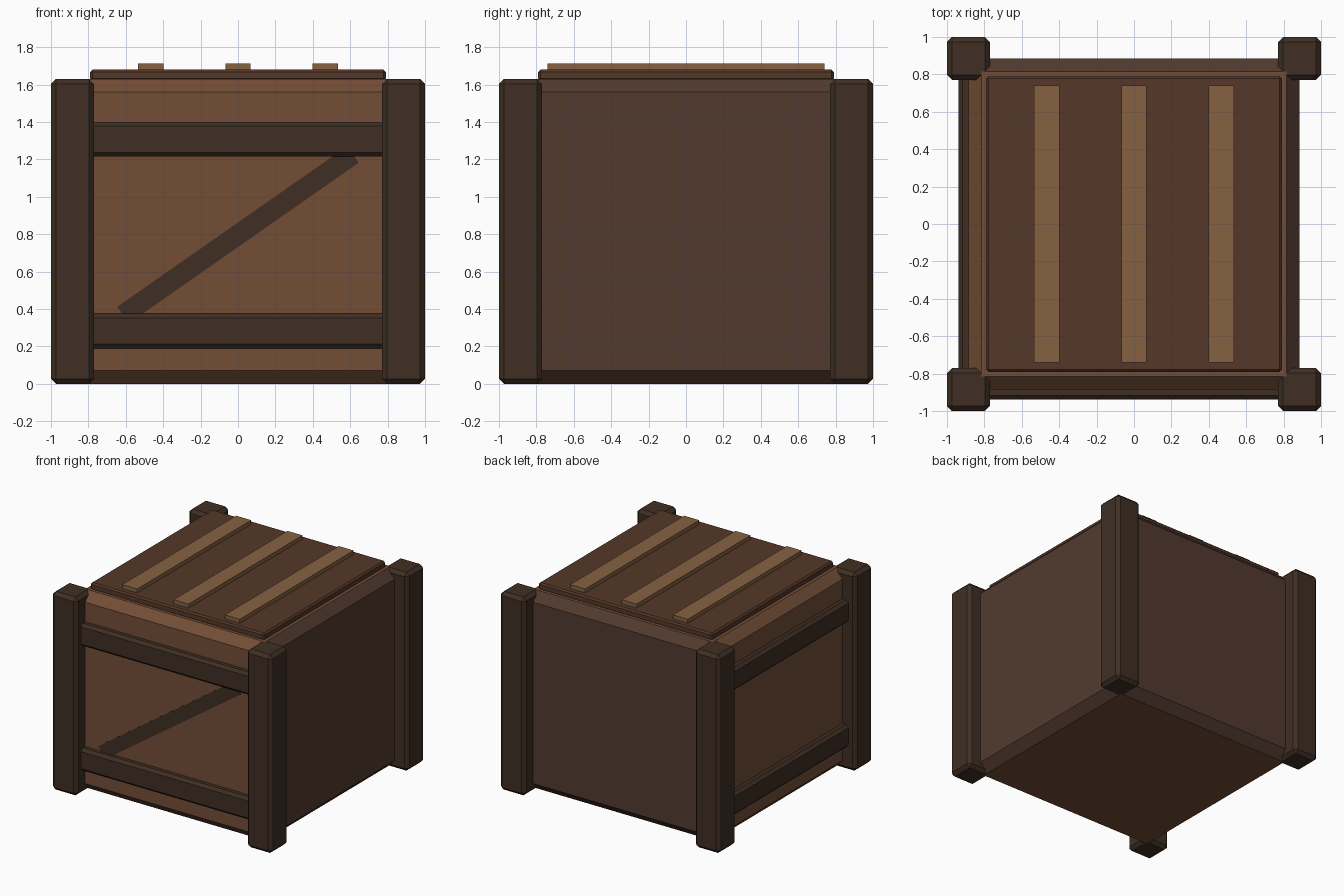
import bpy, bmesh
from math import atan2, pi
from mathutils import Matrix

if "Cube" in bpy.data.objects:
    bpy.data.objects.remove(bpy.data.objects["Cube"])


def material(name, rgb):
    m = bpy.data.materials.new(name)
    m.diffuse_color = (*rgb, 1)
    m.use_nodes = True
    m.node_tree.nodes["Principled BSDF"].inputs["Base Color"].default_value = m.diffuse_color
    return m


TAN = material("tan_wood", (0.17, 0.075, 0.037))
SIDE = material("side_wood", (0.085, 0.042, 0.028))
DARK = material("dark_wood", (0.05, 0.028, 0.017))
LID = material("lid_wood", (0.09, 0.038, 0.021))
SLAT = material("slat_wood", (0.24, 0.12, 0.053))


def box(name, lo, hi, mat, bevel=0.0, turn=None):
    """Flat-shaded box between two corners with single-step chamfered edges."""
    size = [b - a for a, b in zip(lo, hi)]
    mid = [(a + b) / 2 for a, b in zip(lo, hi)]
    bm = bmesh.new()
    bmesh.ops.create_cube(bm, size=1, matrix=Matrix.Diagonal((*size, 1)))
    if bevel:
        bmesh.ops.bevel(bm, geom=bm.edges[:], offset=bevel, segments=1,
                        profile=0.5, affect='EDGES')
    move = Matrix.Translation(mid)
    bmesh.ops.transform(bm, matrix=move if turn is None else turn @ move, verts=bm.verts)
    mesh = bpy.data.meshes.new(name)
    bm.to_mesh(mesh)
    bm.free()
    mesh.materials.append(mat)
    ob = bpy.data.objects.new(name, mesh)
    bpy.context.collection.objects.link(ob)
    return ob


# Chamfered crate body, darker on the plain right and back walls
body = box("crate_body", (-0.885, -0.885, 0), (0.885, 0.885, 1.63), TAN, 0.07)
body.data.materials.append(SIDE)
for f in body.data.polygons:
    if f.normal.x > 0.5 or f.normal.y > 0.5:
        f.material_index = 1

# Corner posts
for sx, side in ((-1, "left"), (1, "right")):
    for sy, end in ((-1, "front"), (1, "back")):
        cx, cy, h = sx * 0.885, sy * 0.885, 0.115
        box(f"{end}_{side}_post", (cx - h, cy - h, 0), (cx + h, cy + h, 1.63), DARK, 0.027)

# Horizontal rails on the front, and the same turned onto the left side
for side, turn in (("front", None), ("left", Matrix.Rotation(-pi / 2, 4, 'Z'))):
    for level, z0, z1 in (("lower", 0.19, 0.375), ("upper", 1.215, 1.40)):
        box(f"{side}_{level}_rail", (-0.81, -0.938, z0), (0.81, -0.85, z1), DARK, 0.022, turn)

# Diagonal brace, its ends tucked behind the front rails
brace_turn = Matrix.Translation((0, 0, 0.797)) @ Matrix.Rotation(-atan2(0.845, 1.21), 4, 'Y')
box("front_diagonal_brace", (-0.75, -0.892, -0.054), (0.75, -0.86, 0.054), DARK, 0, brace_turn)

# Lid with three slats
box("lid", (-0.79, -0.79, 1.62), (0.79, 0.79, 1.68), LID, 0.012)
for i, x in enumerate((-0.466, 0, 0.466)):
    box(f"lid_slat_{i + 1}", (x - 0.068, -0.74, 1.67), (x + 0.068, 0.74, 1.713), SLAT)
